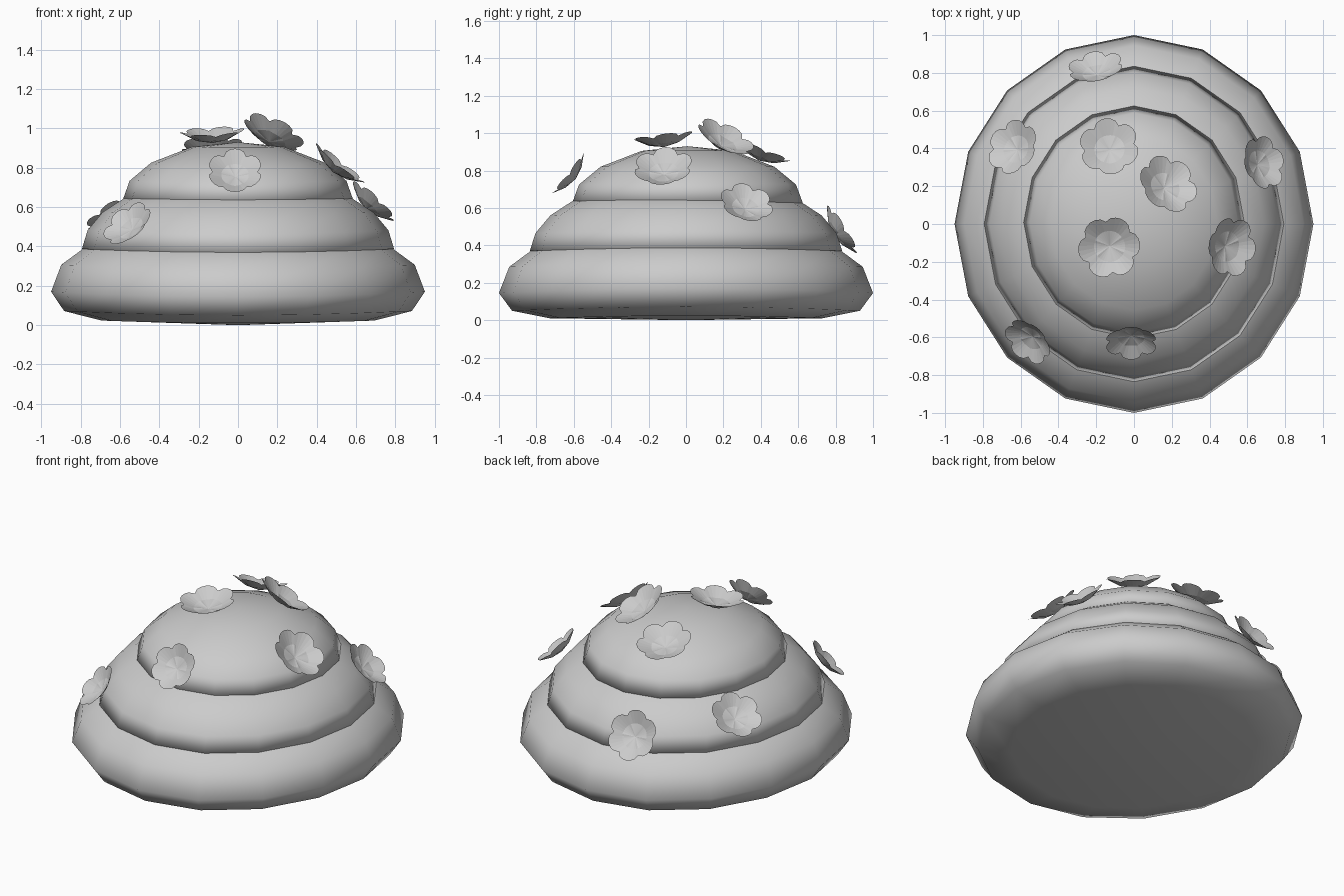
import bpy, bmesh, math
from mathutils import Vector

if "Cube" in bpy.data.objects:
    bpy.data.objects.remove(bpy.data.objects["Cube"])

SIDES = 16


def finish(name, bm, smooth):
    bmesh.ops.recalc_face_normals(bm, faces=bm.faces[:])
    me = bpy.data.meshes.new(name)
    bm.to_mesh(me)
    bm.free()
    for p in me.polygons:
        p.use_smooth = smooth
    ob = bpy.data.objects.new(name, me)
    bpy.context.collection.objects.link(ob)
    return ob


# Lathed oval tier, slightly raised toward the left and right ends
def tier(name, profile, y_shift=0.0):
    bm = bmesh.new()
    rings = []
    for r, z in profile:
        if r == 0:
            rings.append([bm.verts.new((0, y_shift, z))] * SIDES)
            continue
        ring = []
        for i in range(SIDES):
            a = 2 * math.pi * i / SIDES
            x, y = r * math.cos(a), r * math.sin(a)
            ring.append(bm.verts.new((0.95 * x, y + y_shift, z + 0.025 * x * x)))
        rings.append(ring)
    for lo, hi in zip(rings, rings[1:]):
        for i in range(SIDES):
            j = (i + 1) % SIDES
            quad = dict.fromkeys((lo[i], lo[j], hi[j], hi[i]))
            bm.faces.new(list(quad))
    return finish(name, bm, True)


# Cupped six-petal flower, thin sheet
def flower(name, centre, normal, radius):
    n = Vector(normal).normalized()
    rot = n.to_track_quat('Z', 'Y')
    base = Vector(centre) - n * radius * 0.18
    bm = bmesh.new()
    count = 36
    mid = bm.verts.new(base)
    inner, outer = [], []
    for i in range(count):
        a = 2 * math.pi * i / count + math.pi / 2
        lobe = abs(math.cos(3 * (a - math.pi / 2))) ** 0.6
        for ring, r, h in ((inner, 0.5, 0.10 + 0.03 * (1 - lobe)),
                           (outer, 0.82 + 0.18 * lobe, 0.28 + 0.10 * lobe)):
            p = Vector((r * math.cos(a), r * math.sin(a), h)) * radius
            ring.append(bm.verts.new(base + rot @ p))
    for i in range(count):
        j = (i + 1) % count
        bm.faces.new((mid, inner[i], inner[j]))
        bm.faces.new((inner[i], outer[i], outer[j], inner[j]))
    return finish(name, bm, False)


# Three stacked tiers
tier("bottom_tier", [(0, 0.0), (0.73, 0.01), (0.93, 0.05), (1.0, 0.145),
                     (0.945, 0.285), (0.83, 0.37), (0.72, 0.42)])
tier("middle_tier", [(0.76, 0.36), (0.835, 0.37), (0.805, 0.465),
                     (0.725, 0.56), (0.61, 0.635), (0.5, 0.67)])
tier("top_tier", [(0.55, 0.62), (0.617, 0.625), (0.58, 0.725),
                  (0.465, 0.82), (0.245, 0.905), (0, 0.93)], 0.008)

# Scattered flowers: centre, facing direction, radius
flowers = [
    ((-0.13, 0.40, 0.88), (-0.05, 0.35, 0.9), 0.16),
    ((0.17, 0.20, 0.955), (0.40, 0.42, 0.82), 0.165),
    ((-0.13, -0.12, 0.955), (-0.05, -0.12, 1.0), 0.165),
    ((0.50, -0.12, 0.80), (0.62, -0.08, 0.78), 0.16),
    ((0.67, 0.32, 0.61), (0.65, 0.2, 0.70), 0.145),
    ((-0.63, 0.40, 0.55), (-0.5, 0.3, 0.80), 0.15),
    ((-0.20, 0.81, 0.47), (-0.15, 0.83, 0.52), 0.15),
    ((-0.55, -0.61, 0.50), (-0.52, -0.55, 0.65), 0.14),
    ((-0.015, -0.61, 0.77), (0.0, -0.79, 0.62), 0.14),
]
for k, (c, n, r) in enumerate(flowers):
    flower("flower_%d" % (k + 1), c, n, r)
